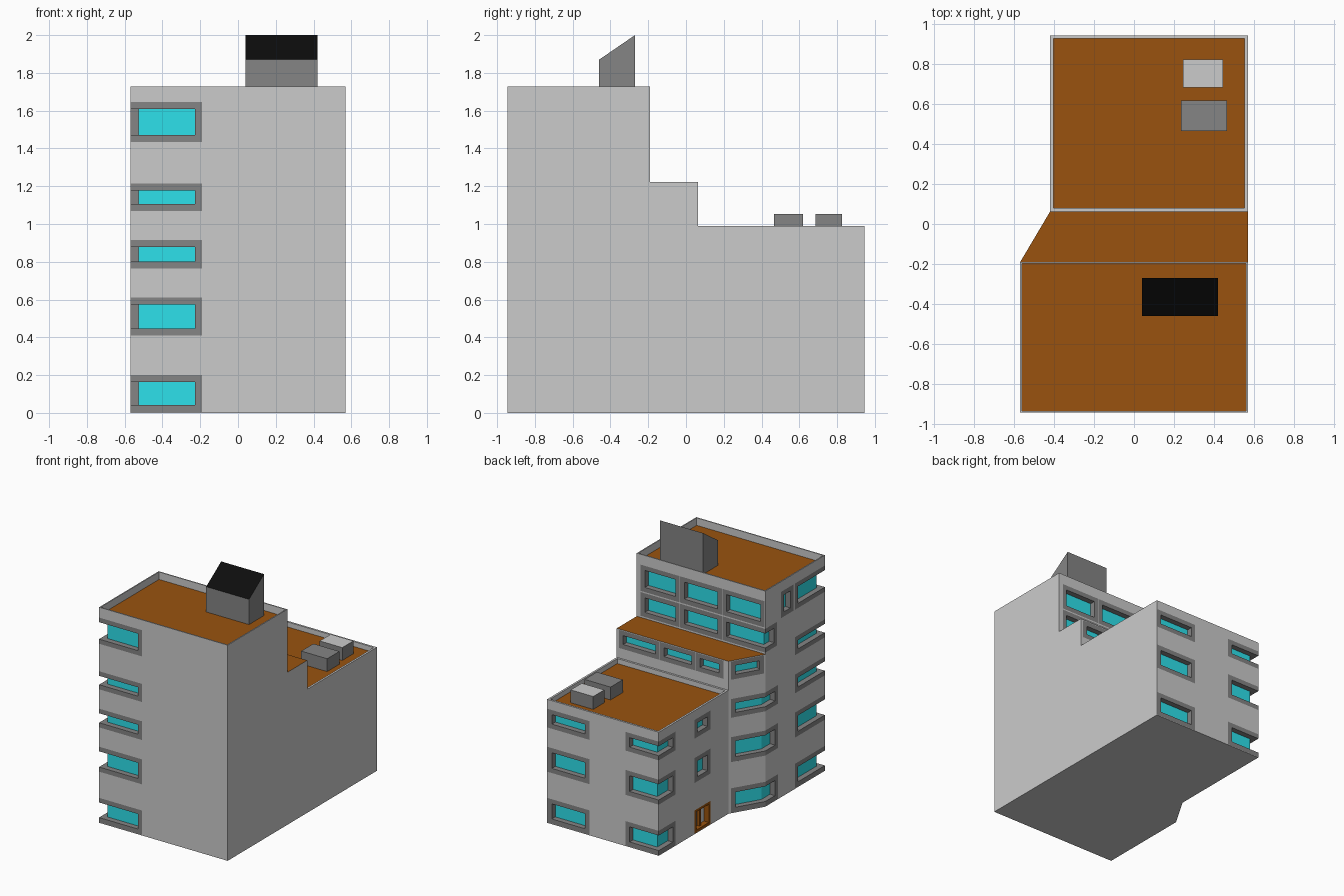
import bpy, bmesh
from mathutils import Vector

if "Cube" in bpy.data.objects:
    bpy.data.objects.remove(bpy.data.objects["Cube"])


def material(name, rgb):
    m = bpy.data.materials.new(name)
    m.diffuse_color = (*rgb, 1)
    m.use_nodes = True
    m.node_tree.nodes["Principled BSDF"].inputs["Base Color"].default_value = m.diffuse_color
    return m


WALL = material("wall_grey", (0.8, 0.8, 0.8))
BROWN = material("roof_brown", (0.32, 0.086, 0.0045))
DARK = material("frame_grey", (0.234, 0.234, 0.234))
CYAN = material("glass_cyan", (0.027, 0.75, 0.83))
BLACK = material("panel_black", (0.004, 0.004, 0.004))


def make_object(name, bm, *mats):
    bmesh.ops.recalc_face_normals(bm, faces=bm.faces)
    me = bpy.data.meshes.new(name)
    bm.to_mesh(me)
    bm.free()
    for m in mats:
        me.materials.append(m)
    ob = bpy.data.objects.new(name, me)
    bpy.context.collection.objects.link(ob)
    return ob


def offset(path, d):
    """Shift a plan polyline sideways (left = into the building), mitred."""
    dirs = [(b - a).normalized() for a, b in zip(path, path[1:])]
    n = [Vector((-v.y, v.x)) for v in dirs]
    out = []
    for i, p in enumerate(path):
        a, b = n[max(i - 1, 0)], n[min(i, len(n) - 1)]
        out.append(p + (a + b) * (d / (1 + a.dot(b))))
    return out


def band(bm, path, d0, d1, z0, z1):
    """Solid strip following a plan path between two depths and two heights."""
    rows = []
    for o, i in zip(offset(path, d0), offset(path, d1)):
        rows.append([bm.verts.new((p.x, p.y, z)) for p, z in
                     ((o, z0), (i, z0), (i, z1), (o, z1))])
    for a, b in zip(rows, rows[1:]):
        for k in range(4):
            bm.faces.new((a[k], a[(k + 1) % 4], b[(k + 1) % 4], b[k]))
    bm.faces.new(rows[0])
    bm.faces.new(rows[-1][::-1])


cutter, frames, glass, door_frame, door_leaf = (bmesh.new() for _ in range(5))


def window(pts, z0, z1, frame=frames, pane=glass, m=0.037):
    """Recess cut in the wall, flush frame around it and a sunken pane."""
    path = [Vector(p) for p in pts]
    start = path[0] + (path[1] - path[0]).normalized() * m
    end = path[-1] + (path[-2] - path[-1]).normalized() * m
    band(cutter, path, -0.02, 0.05, z0, z1)
    band(frame, path, 0, 0.05, z0, z0 + m)
    band(frame, path, 0, 0.05, z1 - m, z1)
    band(frame, [path[0], start], 0, 0.05, z0 + m, z1 - m)
    band(frame, [end, path[-1]], 0, 0.05, z0 + m, z1 - m)
    band(pane, [start, *path[1:-1], end], 0.044, 0.05, z0 + m, z1 - m)


# Stepped building mass: three plan strips raised to three heights
L, R, C = -0.57, 0.57, -0.42
Y0, Y1, Y2, Y3 = -0.945, -0.19, 0.063, 0.945
LOW, MID, TOP = 0.99, 1.222, 1.728
bm = bmesh.new()
rows = [[bm.verts.new((x, y, 0)) for x in (l, R)]
        for l, y in ((L, Y0), (L, Y1), (C, Y2), (C, Y3))]
plan = [bm.faces.new((a[0], a[1], b[1], b[0])) for a, b in zip(rows, rows[1:])]


def lift(faces, h):
    edges = list({e for f in faces for e in f.edges})
    geom = bmesh.ops.extrude_face_region(bm, geom=faces + edges)["geom"]
    bmesh.ops.translate(bm, vec=(0, 0, h),
                        verts=[g for g in geom if isinstance(g, bmesh.types.BMVert)])
    new = [g for g in geom if isinstance(g, bmesh.types.BMFace)]
    return sorted(new, key=lambda f: f.calc_center_median().y)


front, middle, back = lift(plan, LOW)
front, middle = lift([front, middle], MID - LOW)
front, = lift([front], TOP - MID)
middle.material_index = 1
# Sunken roofs behind thin parapets
for roof, rim, depth in ((front, 0.009, 0.06), (back, 0.016, 0.04)):
    bmesh.ops.inset_region(bm, faces=[roof], thickness=rim, use_even_offset=True)
    floor, = lift([roof], -depth)
    floor.material_index = 1
walls = make_object("building_walls", bm, WALL, BROWN)

# Storey heights of the windows
storeys = [(0.005, 0.2), (0.41, 0.61), (0.765, 0.915), (1.07, 1.215), (1.435, 1.645)]
for i, (z0, z1) in enumerate(storeys):
    # Front corner windows
    window([(L, -0.565), (L, Y0), (-0.19, Y0)], z0, z1)
    if i < 3:
        # Angled bay, rear corner and rear windows
        window([(-0.43, 0.046), (L, Y1), (L, -0.35)], z0, z1)
        window([(-0.125, Y3), (C, Y3), (C, 0.73)], z0, z1)
        window([(0.565, Y3), (0.196, Y3)], z0, z1)
    if i in (1, 2):
        window([(C, 0.49), (C, 0.29)], z0, z1)
# Middle step windows
window([(-0.43, 0.046), (-0.565, -0.1815)], *storeys[3])
for a, b in ((0.55, 0.19), (0.188, -0.13), (-0.132, -0.375)):
    window([(a, Y2), (b, Y2)], *storeys[3])
# Upper rear windows of the tower
for z0, z1 in ((1.235, 1.425), storeys[4]):
    for a, b in ((0.535, 0.19), (0.185, -0.185)):
        window([(a, Y1), (b, Y1)], z0, z1)
window([(-0.19, Y1), (L, Y1), (L, -0.34)], 1.235, 1.425)
window([(-0.19, Y1), (-0.565, Y1)], *storeys[4])
window([(L, -0.39), (L, -0.545)], *storeys[4])
# Side door
window([(C, 0.49), (C, 0.29)], 0.005, 0.19, door_frame, door_leaf, 0.02)
band(door_frame, [Vector((C, 0.4)), Vector((C, 0.38))], 0.02, 0.05, 0.025, 0.17)

make_object("window_frames", frames, DARK)
make_object("window_glass", glass, CYAN)
make_object("door_frame", door_frame, BROWN)
make_object("door_leaf", door_leaf, WALL)

# Cut the window recesses out of the walls
cut = make_object("window_cutter", cutter)
cut.hide_render = True
mod = walls.modifiers.new("recesses", 'BOOLEAN')
mod.operation, mod.solver, mod.object = 'DIFFERENCE', 'EXACT', cut
bpy.context.view_layer.objects.active = walls
bpy.ops.object.modifier_apply(modifier=mod.name)
bpy.data.objects.remove(cut)


def roof_box(name, x0, x1, y0, y1, z0, zf, zb, top_mat):
    """Box whose top may slope from front height zf to back height zb."""
    b = bmesh.new()
    bmesh.ops.create_cube(b, size=1)
    for v in b.verts:
        hi = zb if v.co.y > 0 else zf
        v.co = (x1 if v.co.x > 0 else x0, y1 if v.co.y > 0 else y0,
                hi if v.co.z > 0 else z0)
    b.normal_update()
    for f in b.faces:
        f.material_index = int(f.normal.z > 0.5)
    make_object(name, b, DARK, top_mat)


# Rooftop units
roof_box("sloped_roof_housing", 0.04, 0.42, -0.46, -0.27, TOP - 0.06, 1.87, 2.0, BLACK)
roof_box("roof_unit_dark", 0.235, 0.465, 0.465, 0.62, LOW - 0.04, 1.053, 1.053, DARK)
roof_box("roof_unit_light", 0.245, 0.445, 0.685, 0.825, LOW - 0.04, 1.053, 1.053, WALL)
